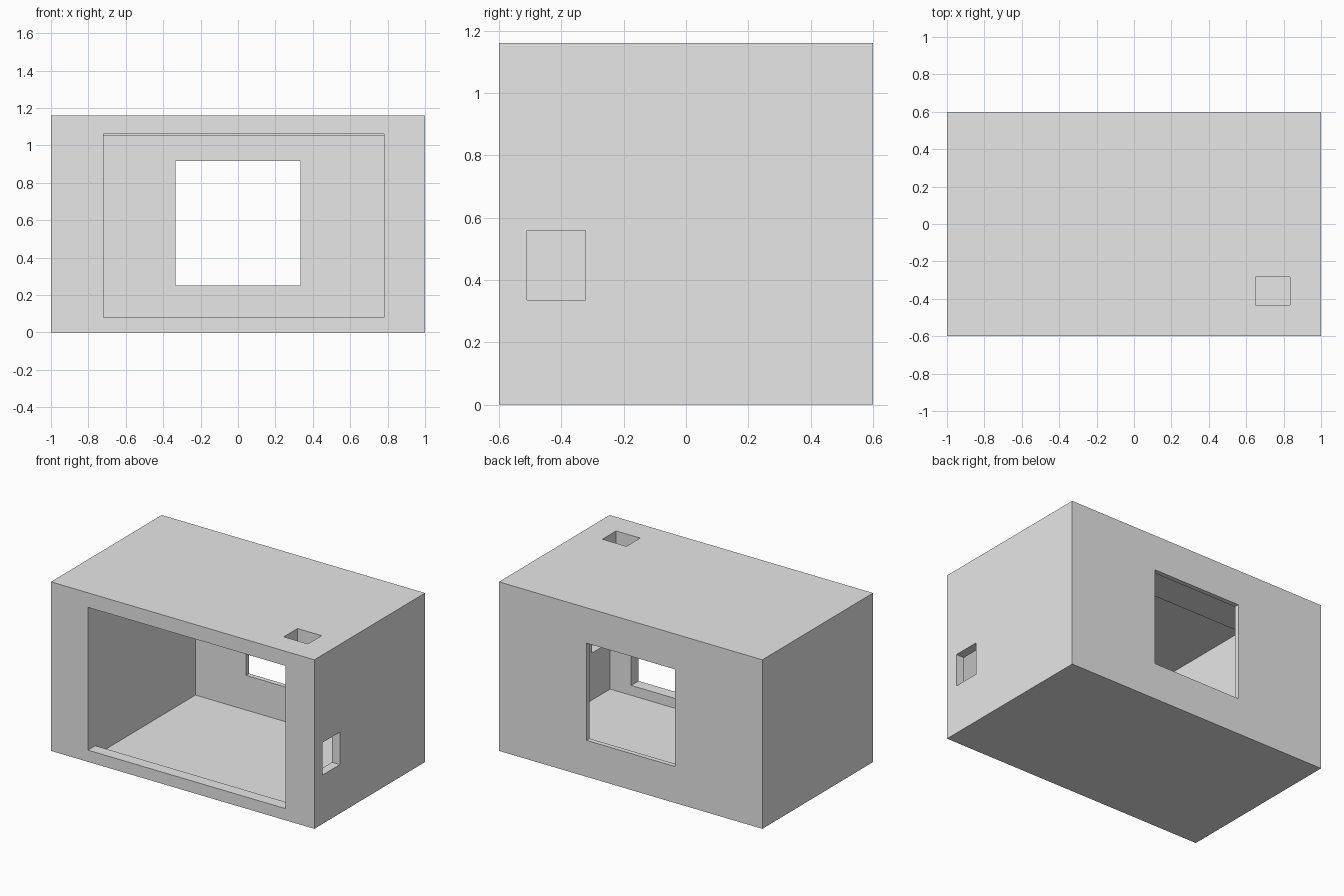
import bpy
from mathutils import Vector

cube = bpy.data.objects.get("Cube")
if cube:
    bpy.data.objects.remove(cube, do_unlink=True)

grey = bpy.data.materials.new("light_grey")
grey.use_nodes = True
grey.diffuse_color = (0.8, 0.8, 0.8, 1)
grey.node_tree.nodes["Principled BSDF"].inputs["Base Color"].default_value = (0.8, 0.8, 0.8, 1)


def block(name, low, high):
    """Box between two opposite corners."""
    low, high = Vector(low), Vector(high)
    bpy.ops.mesh.primitive_cube_add(size=1, location=(low + high) / 2)
    obj = bpy.context.object
    obj.name = name
    obj.scale = high - low
    bpy.ops.object.transform_apply(location=True, rotation=False, scale=True)
    obj.data.materials.append(grey)
    return obj


shell = block("room_shell", (-1, -0.6, 0), (1, 0.6, 1.16))

# Room space, raised front ceiling, and the openings through each wall
cuts = {
    "room_space": ((-0.72, -0.52, 0.012), (0.94, 0.567, 1.053)),
    "ceiling_step": ((-0.72, -0.52, 0.9), (0.94, 0.17, 1.06)),
    "front_opening": ((-0.72, -0.7, 0.08), (0.78, -0.45, 1.06)),
    "back_window": ((-0.335, 0.5, 0.25), (0.335, 0.7, 0.917)),
    "side_hatch": ((0.85, -0.51, 0.335), (1.1, -0.323, 0.558)),
    "roof_hatch": ((0.65, -0.432, 1.0), (0.833, -0.283, 1.3)),
}
for name, (low, high) in cuts.items():
    cutter = block(name + "_cutter", low, high)
    cutter.hide_render = True
    bpy.context.view_layer.objects.active = shell
    mod = shell.modifiers.new(name, "BOOLEAN")
    mod.operation = "DIFFERENCE"
    mod.solver = "EXACT"
    mod.object = cutter
    bpy.ops.object.modifier_apply(modifier=mod.name)
    bpy.data.objects.remove(cutter, do_unlink=True)
